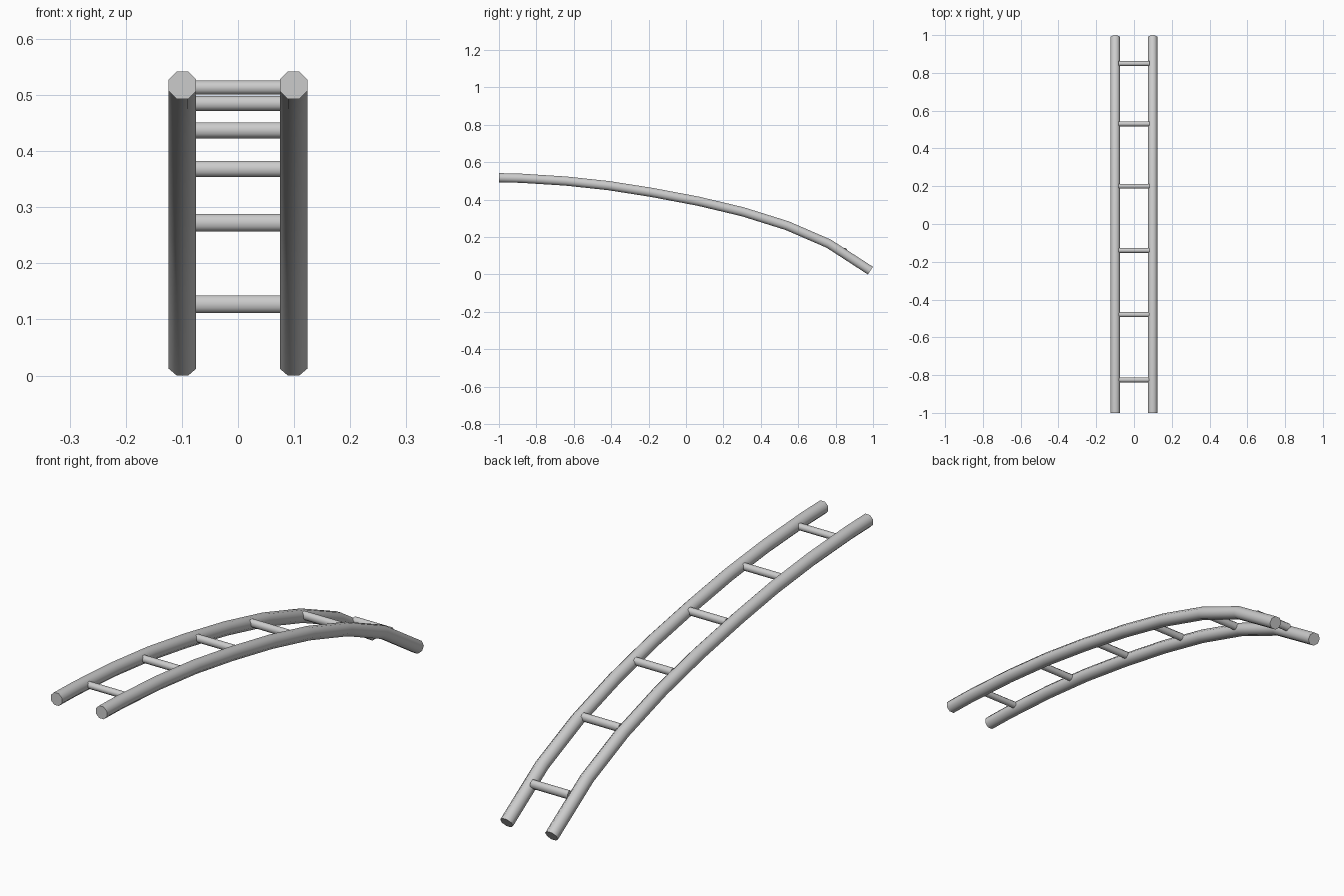
import bpy, bmesh, math
from mathutils import Vector

if "Cube" in bpy.data.objects:
    bpy.data.objects.remove(bpy.data.objects["Cube"])

SIDES = 8
R = 0.0265          # rail corner radius (octagon, flat on top)
RAIL_X = 0.099

# rail centre line (y, z)
PATH = [(-1.0, 0.5175), (-0.881, 0.5145), (-0.642, 0.4995), (-0.413, 0.475),
        (-0.184, 0.439), (0.065, 0.392), (0.303, 0.3355), (0.541, 0.261),
        (0.763, 0.165), (0.986, 0.0205)]

# rungs: y, z, height
RUNGS = [(-0.825, 0.513, 0.025), (-0.48, 0.485, 0.027), (-0.14, 0.437, 0.0285),
         (0.20, 0.368, 0.029), (0.53, 0.272, 0.031), (0.849, 0.127, 0.032)]


def finish(bm, name):
    bmesh.ops.recalc_face_normals(bm, faces=bm.faces[:])
    me = bpy.data.meshes.new(name)
    bm.to_mesh(me)
    bm.free()
    ob = bpy.data.objects.new(name, me)
    bpy.context.collection.objects.link(ob)
    bpy.ops.object.select_all(action='DESELECT')
    ob.select_set(True)
    bpy.context.view_layer.objects.active = ob
    bpy.ops.object.shade_smooth_by_angle(angle=math.radians(60))
    return ob


def tube(name, points, tangents, side, rs, ru):
    """Sweep an octagon along points; side is the fixed sideways axis."""
    bm = bmesh.new()
    rings = []
    for p, t in zip(points, tangents):
        up = side.cross(t).normalized()
        ring = []
        for i in range(SIDES):
            a = 2 * math.pi * (i + 0.5) / SIDES
            ring.append(bm.verts.new(p + side * math.cos(a) * rs + up * math.sin(a) * ru))
        rings.append(ring)
    for a, b in zip(rings, rings[1:]):
        for i in range(SIDES):
            j = (i + 1) % SIDES
            bm.faces.new((a[i], a[j], b[j], b[i]))
    bm.faces.new(rings[0])
    bm.faces.new(rings[-1])
    return finish(bm, name)


# side rails, bent downwards at the back
for name, s in (("left_rail", -1), ("right_rail", 1)):
    pts = [Vector((s * RAIL_X, y, z)) for y, z in PATH]
    segs = [(b - a).normalized() for a, b in zip(pts, pts[1:])]
    tans = [Vector((0, 1, 0))]
    tans += [(a + b).normalized() for a, b in zip(segs, segs[1:])]
    tans.append(segs[-1])
    tube(name, pts, tans, Vector((1, 0, 0)), R, R)

# cross rungs
for n, (y, z, h) in enumerate(RUNGS):
    k = math.cos(math.pi / SIDES)
    pts = [Vector((x, y, z)) for x in (-0.082, 0.082)]
    tube(f"rung_{n + 1}", pts, [Vector((1, 0, 0))] * 2, Vector((0, 1, 0)),
         0.013 / k, h / 2 / k)
